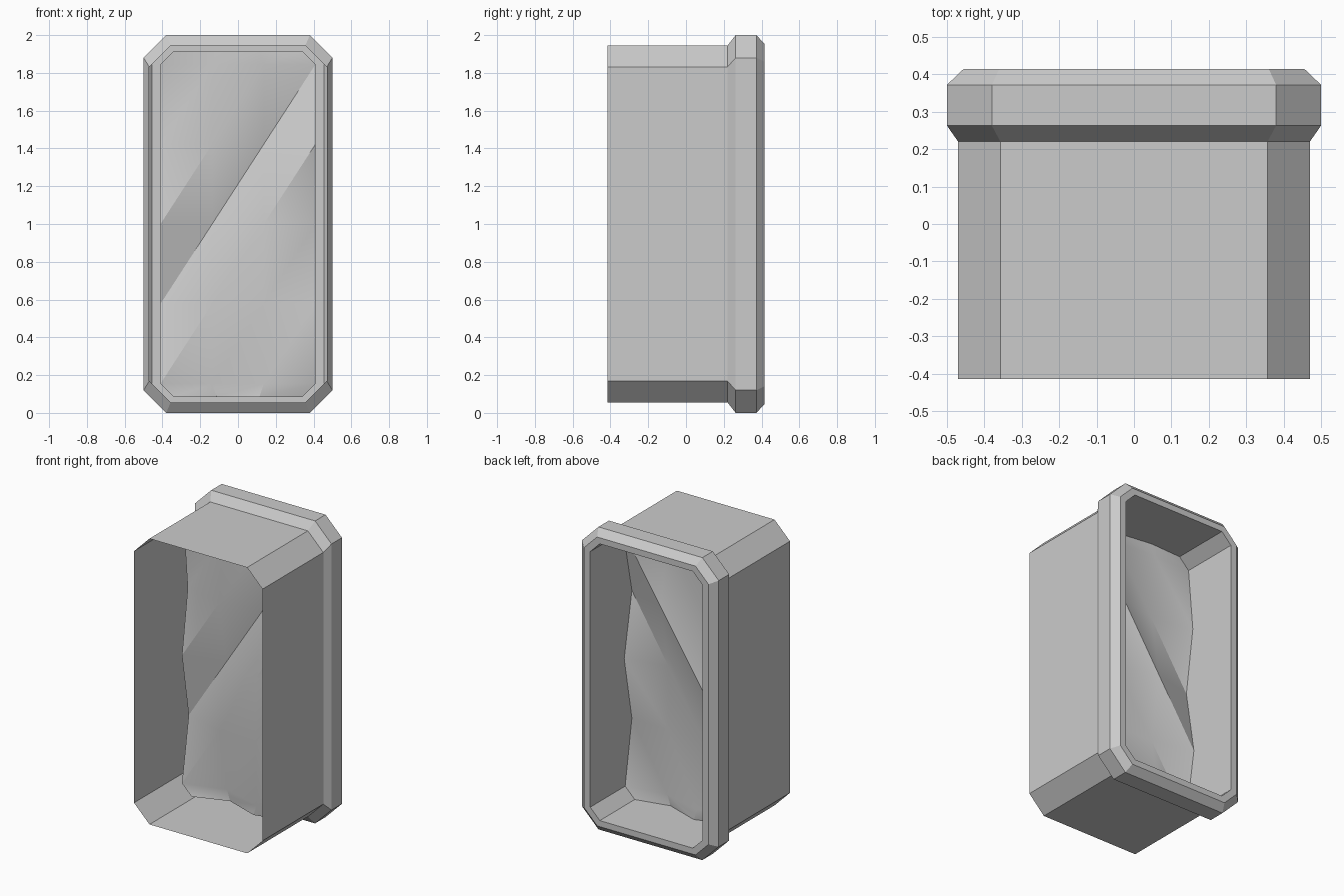
import bpy, bmesh, math

if "Cube" in bpy.data.objects:
    bpy.data.objects.remove(bpy.data.objects["Cube"])

grey = bpy.data.materials.new("plain_grey")
grey.use_nodes = True
grey.diffuse_color = (0.6, 0.6, 0.6, 1)
grey.node_tree.nodes["Principled BSDF"].inputs["Base Color"].default_value = (0.6, 0.6, 0.6, 1)

CENTRE_Z = 1.0
BACK_Y = 0.415


def finish(bm, name):
    mesh = bpy.data.meshes.new(name)
    bm.to_mesh(mesh)
    bm.free()
    mesh.materials.append(grey)
    obj = bpy.data.objects.new(name, mesh)
    bpy.context.collection.objects.link(obj)
    return obj


def octagon(bm, y, w, h, c):
    """Upright rectangle of half size w by h with corners cut by c."""
    pts = [(w, h - c), (w - c, h), (c - w, h), (-w, h - c),
           (-w, c - h), (c - w, -h), (w - c, -h), (w, c - h)]
    return [bm.verts.new((x, y, CENTRE_Z + z)) for x, z in pts]


# Casing: thin open sleeve, flared rim and flat back lip
bm = bmesh.new()
sections = [
    (-0.415, 0.47, 0.945, 0.113),
    (0.22, 0.47, 0.945, 0.113),
    (0.263, 0.50, 1.0, 0.12),
    (0.372, 0.50, 1.0, 0.12),
    (BACK_Y, 0.455, 0.955, 0.095),
    (BACK_Y, 0.41, 0.915, 0.07),
]
rings = [octagon(bm, *s) for s in sections]
for a, b in zip(rings, rings[1:]):
    for i in range(8):
        j = (i + 1) % 8
        bm.faces.new((a[i], b[i], b[j], a[j]))
finish(bm, "casing")

# Folded panel: coarse grid creased along rising diagonals
depths = [
    (0.00, 0.08, 0.00, 0.05),
    (0.07, 0.00, -0.01, -0.02),
    (0.00, 0.07, -0.01, 0.06),
    (0.06, 0.00, 0.07, -0.02),
    (0.02, 0.03, 0.00, 0.07),
]
rows = [(0.155 + 0.4225 * r, 0.41, d) for r, d in enumerate(depths)]
rows = [(0.085, 0.34, depths[0])] + rows + [(1.915, 0.34, depths[-1])]
bm = bmesh.new()
grid = [[bm.verts.new((w * (2 * c / 3 - 1), d[c], z)) for c in range(4)]
        for z, w, d in rows]
for low, high in zip(grid, grid[1:]):
    for c in range(3):
        bm.faces.new((low[c + 1], low[c], high[c + 1]))
        bm.faces.new((low[c], high[c], high[c + 1]))

# Inner wall: panel border carried back to the lip
border = [e for e in bm.edges if e.is_boundary]
new = bmesh.ops.extrude_edge_only(bm, edges=border)["geom"]
for v in new:
    if isinstance(v, bmesh.types.BMVert):
        v.co.y = BACK_Y
bmesh.ops.recalc_face_normals(bm, faces=bm.faces)
# Panel looks towards the back, as the inside of the recess
if sum(f.normal.y * f.calc_area() for f in bm.faces) < 0:
    bmesh.ops.reverse_faces(bm, faces=bm.faces)
panel = finish(bm, "folded_panel")
bpy.ops.object.select_all(action="DESELECT")
panel.select_set(True)
bpy.context.view_layer.objects.active = panel
bpy.ops.object.shade_smooth_by_angle(angle=math.radians(30))
